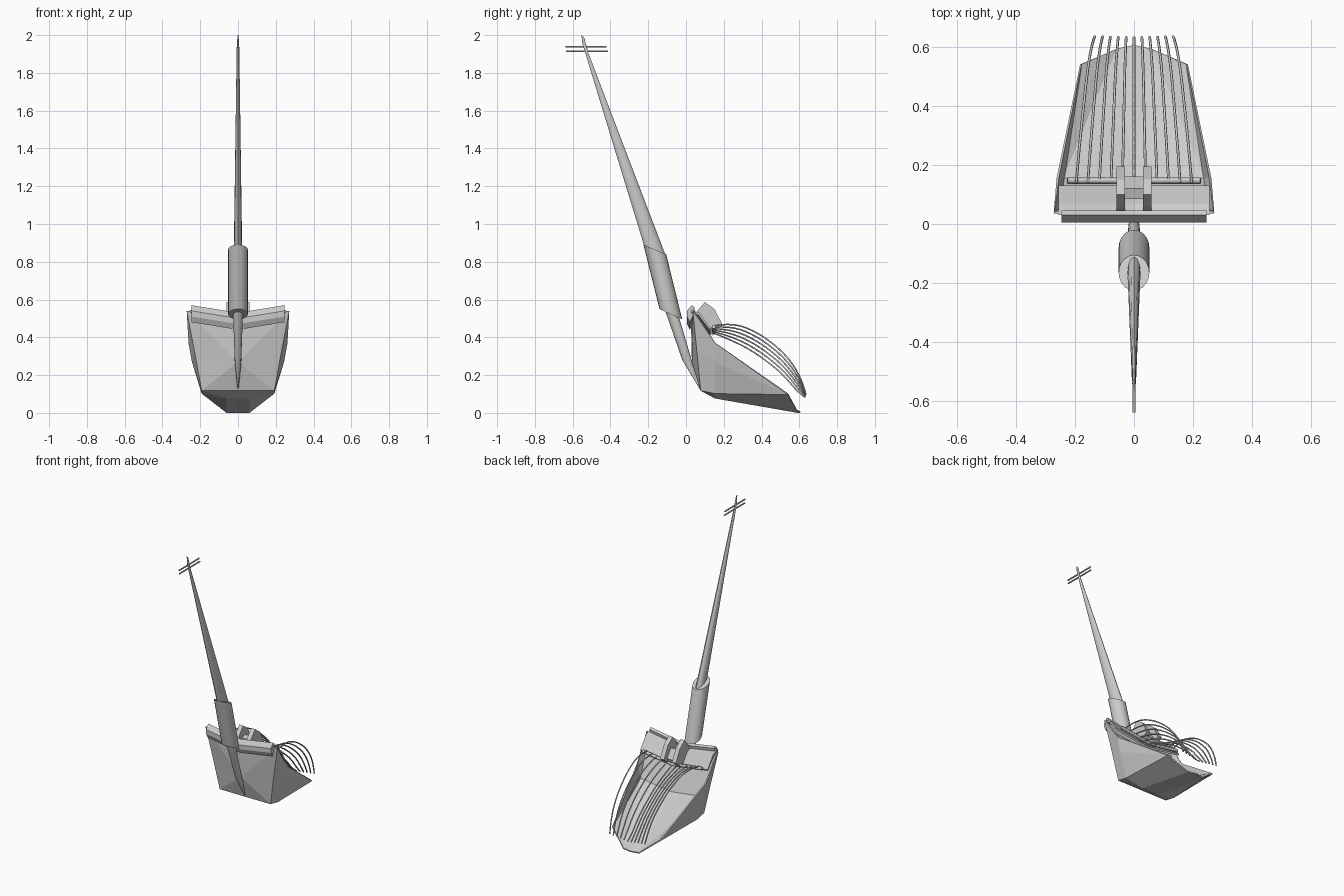
import bpy, bmesh, math
from mathutils import Vector

if "Cube" in bpy.data.objects:
    bpy.data.objects.remove(bpy.data.objects["Cube"])


def mesh_object(name, verts, faces, mirror=False, thickness=0):
    me = bpy.data.meshes.new(name)
    me.from_pydata([tuple(v) for v in verts], [], faces)
    bm = bmesh.new()
    bm.from_mesh(me)
    bmesh.ops.recalc_face_normals(bm, faces=bm.faces)
    bm.to_mesh(me)
    bm.free()
    ob = bpy.data.objects.new(name, me)
    bpy.context.collection.objects.link(ob)
    if mirror:
        ob.modifiers.new("mirror", 'MIRROR')
    if thickness:
        s = ob.modifiers.new("thickness", 'SOLIDIFY')
        s.thickness = thickness
        s.offset = 0
    return ob


def loft(name, rings, smooth=False):
    n = len(rings[0])
    verts = [v for r in rings for v in r]
    faces = [[k * n + i, k * n + (i + 1) % n, (k + 1) * n + (i + 1) % n, (k + 1) * n + i]
             for k in range(len(rings) - 1) for i in range(n)]
    faces += [list(range(n)), list(range(len(verts) - n, len(verts)))]
    ob = mesh_object(name, verts, faces)
    if smooth:
        bpy.ops.object.select_all(action='DESELECT')
        ob.select_set(True)
        bpy.context.view_layer.objects.active = ob
        bpy.ops.object.shade_smooth_by_angle(angle=math.radians(40))
    return ob


def slanted_ring(front, rear, rx, n=20):
    # ellipse whose y-z diameter runs between two side-view points
    f, r = Vector((0, *front)), Vector((0, *rear))
    c, d = (f + r) / 2, (r - f) / 2
    return [c + d * math.cos(a) + Vector((rx * math.sin(a), 0, 0))
            for a in (2 * math.pi * i / n for i in range(n))]


def tube(name, pts, r, nurbs=False):
    cu = bpy.data.curves.new(name, 'CURVE')
    cu.dimensions = '3D'
    cu.bevel_depth, cu.bevel_resolution = r, 1
    cu.use_fill_caps = True
    sp = cu.splines.new('NURBS' if nurbs else 'POLY')
    sp.points.add(len(pts) - 1)
    for p, co in zip(sp.points, pts):
        p.co = (*co, 1)
    if nurbs:
        sp.use_endpoint_u = True
        sp.order_u = 3
        sp.resolution_u = 4
    ob = bpy.data.objects.new(name, cu)
    bpy.context.collection.objects.link(ob)
    bpy.ops.object.select_all(action='DESELECT')
    ob.select_set(True)
    bpy.context.view_layer.objects.active = ob
    bpy.ops.object.convert(target='MESH')


def slab(name, profile, x0, x1):
    loft(name, [[(x, y, z) for y, z in profile] for x in (x0, x1)])


# Faceted scoop shell: right half, mirrored and thickened
half = [(0, .08, .12), (.19, .08, .12), (0, .035, .27), (.228, .06, .33),
        (0, .03, .50), (.27, .04, .54), (.258, .155, .37), (.24, .155, .27),
        (.19, .155, .105), (.18, .54, .10), (.06, .155, .08), (0, .155, .08),
        (.06, .592, .004), (0, .605, .004)]
mesh_object("scoop", half,
            [(0, 1, 2), (1, 3, 2), (2, 3, 5), (2, 5, 4), (3, 5, 6, 7), (1, 3, 7, 8),
             (7, 6, 9), (8, 7, 9),
             (0, 1, 10), (1, 8, 10), (0, 10, 11), (8, 9, 12, 10), (10, 12, 13, 11)],
            mirror=True, thickness=.008)

# Inner bed of the scoop, wall to wall, with a ramp up to the back
mesh_object("scoop_bed",
            [(0, .06, .44), (.25, .06, .47), (.24, .155, .27), (0, .155, .24),
             (.18, .54, .10), (.06, .59, .008), (0, .605, .008)],
            [(0, 1, 2, 3), (2, 4, 5), (2, 5, 3), (3, 5, 6)], mirror=True)

# V-shaped rim along the top of the back wall and sloping cover plate
rim = [(.02, .47), (.005, .50), (.005, .53), (.03, .56), (.045, .55), (.035, .50)]
plate = [(.03, .535), (.07, .52), (.13, .44), (.125, .43), (.065, .508), (.03, .523)]
for name, prof, w in (("top_rim", rim, .245), ("cover_plate", plate, .255)):
    loft(name, [[(x, y, z + .04 * abs(x) / w - .03) for y, z in prof] for x in (-w, 0, w)])

# Hinge bracket: two ears and a block between them
ear = [(.035, .49), (.06, .54), (.10, .587), (.15, .55), (.195, .465), (.14, .42)]
for side, s in (("left", -1), ("right", 1)):
    slab("hinge_ear_" + side, ear, s * .03, s * .06)
slab("hinge_block", [(.085, .46), (.085, .51), (.12, .52), (.16, .46), (.14, .41)], -.03, .03)

# Rake bar and eleven curved tines, outer ones arching higher
tube("rake_bar", [(-.225, .147, .455), (0, .147, .425), (.225, .147, .455)], .011)
low = [(.14, .425), (.23, .39), (.36, .325), (.51, .21), (.59, .11), (.637, .085)]
low[-1] = (.632, .082)
high = [(.14, .46), (.24, .48), (.385, .425), (.525, .315), (.61, .19), (.634, .10)]
spread = [.195, .187, .172, .157, .142, .133]
for i in range(-5, 6):
    t = abs(i) / 5
    pts = [(w * i / 5, a[0] + (b[0] - a[0]) * t, a[1] + (b[1] - a[1]) * t)
           for w, a, b in zip(spread, low, high)]
    tube(f"tine_{i + 6}", pts, .0045, nurbs=True)

# Neck tapering down the back wall
loft("neck", [slanted_ring((.07, .13), (.085, .115), .003, 12),
              slanted_ring((-.02, .28), (.036, .26), .017, 12),
              slanted_ring((-.11, .54), (-.035, .50), .026, 12)], smooth=True)

# Sleeve and long tapered shaft
loft("sleeve", [slanted_ring((-.14, .55), (-.02, .495), .052),
                slanted_ring((-.225, .89), (-.105, .84), .052)], smooth=True)
loft("shaft", [slanted_ring((-.222, .885), (-.11, .84), .022, 12),
               slanted_ring((-.55, 1.96), (-.515, 1.90), .007, 12),
               slanted_ring((-.553, 2.0), (-.54, 1.99), .003, 12)], smooth=True)

# Two thin cross pins near the shaft tip
tube("upper_pin", [(0, -.638, 1.938), (0, -.42, 1.938)], .005)
tube("lower_pin", [(0, -.634, 1.914), (0, -.413, 1.914)], .005)
